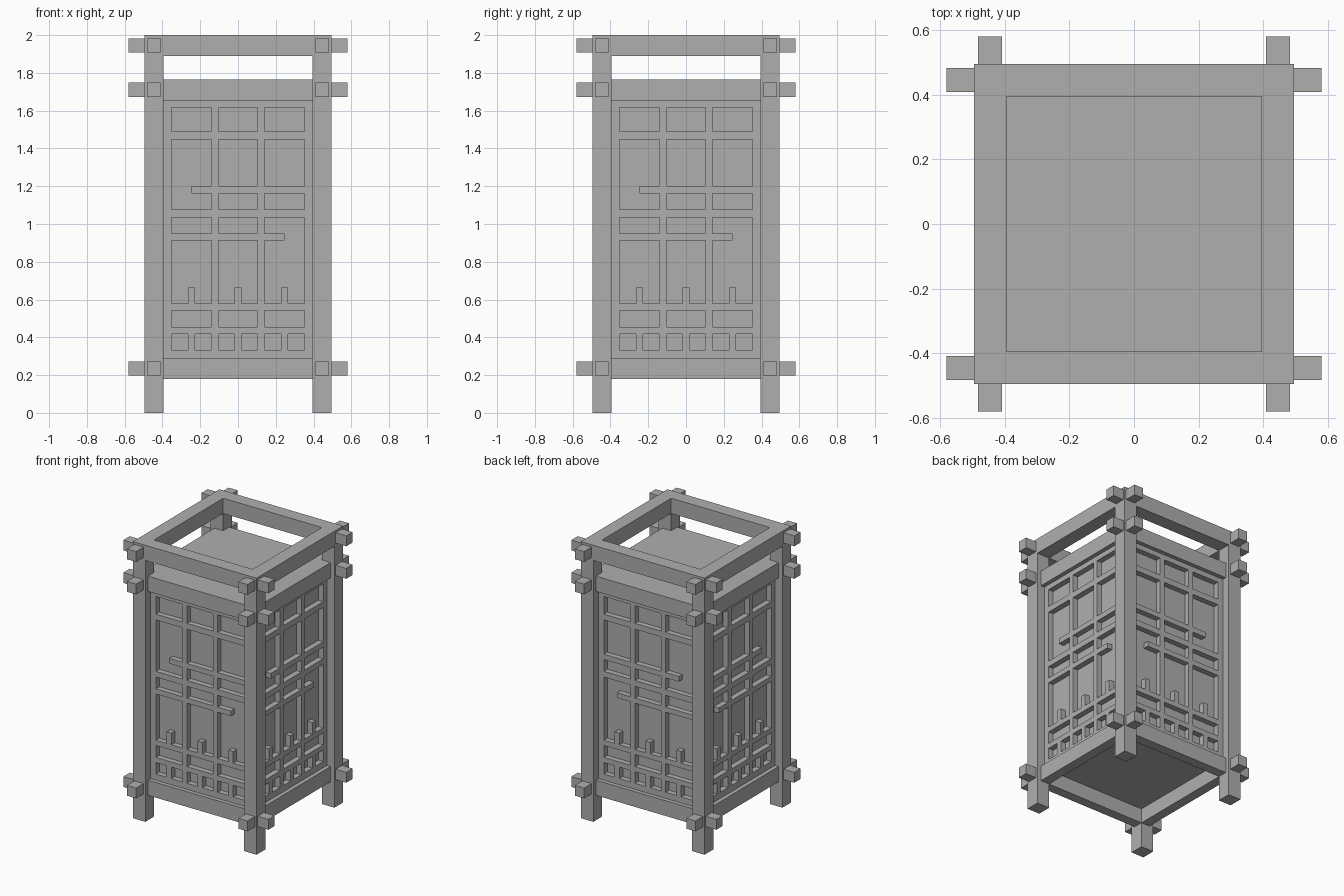
import bpy, bmesh, math
from mathutils import Matrix

cube = bpy.data.objects.get("Cube")
if cube:
    bpy.data.objects.remove(cube, do_unlink=True)

grey = bpy.data.materials.new("plain_grey")
grey.use_nodes = True
grey.diffuse_color = (0.43, 0.43, 0.43, 1)
grey.node_tree.nodes["Principled BSDF"].inputs["Base Color"].default_value = (0.43, 0.43, 0.43, 1)

OUT, INN = 0.495, 0.395      # outer and inner faces of the posts
RAIL_OUT = 0.465             # face of the recessed rails
LATTICE = 0.435              # face of the lattice bars
STILE = 0.353                # inner edge of the lattice frame


def make(name, boxes):
    """One object from boxes given as (x0, x1, y0, y1, z0, z1)."""
    bm = bmesh.new()
    for x0, x1, y0, y1, z0, z1 in boxes:
        m = Matrix.Translation(((x0 + x1) / 2, (y0 + y1) / 2, (z0 + z1) / 2))
        m = m @ Matrix.Diagonal((x1 - x0, y1 - y0, z1 - z0, 1))
        bmesh.ops.create_cube(bm, size=1, matrix=m)
    mesh = bpy.data.meshes.new(name)
    bm.to_mesh(mesh)
    bm.free()
    mesh.materials.append(grey)
    ob = bpy.data.objects.new(name, mesh)
    bpy.context.collection.objects.link(ob)
    return ob


def side_boxes(side, boxes):
    """Place (u0, u1, d0, d1, z0, z1) boxes on a side; d is distance from the centre."""
    result = []
    for u0, u1, d0, d1, z0, z1 in boxes:
        if side in ("front", "left"):
            d0, d1 = (-d1, -d0) if side == "front" else (d0, d1)
        elif side == "right":
            d0, d1 = -d1, -d0
        if side in ("front", "back"):
            result.append((u0, u1, d0, d1, z0, z1))
        else:
            result.append((d0, d1, u0, u1, z0, z1))
    return result


# Corner posts
for sx, nx in ((-1, "right"), (1, "left")):
    for sy, ny in ((-1, "front"), (1, "back")):
        x = sorted((sx * INN, sx * OUT))
        y = sorted((sy * INN, sy * OUT))
        make(f"{ny}_{nx}_post", [(*x, *y, 0, 2)])

# Closed body behind the lattice, with its lid and floor
make("inner_body", [(-INN, INN, -INN, INN, 0.285, 1.765)])

# Rails between the posts and their projecting tenon ends
levels = {"bottom": (0.18, RAIL_OUT), "middle": (1.655, RAIL_OUT), "top": (1.89, OUT)}
for level, (z, face) in levels.items():
    for side in ("front", "back", "left", "right"):
        make(f"{side}_{level}_rail", side_boxes(side, [(-INN, INN, INN, face, z, z + 0.11)]))
        ends = [(u, u + 0.073, OUT, 0.58, z + 0.018, z + 0.093) for u in (-0.482, 0.409)]
        make(f"{side}_{level}_tenons", side_boxes(side, ends))

# Lattice: horizontal bars as (bottom, top, start, end)
bars = [(0.29, 0.334, -STILE, STILE),
        (0.417, 0.454, -STILE, STILE),
        (0.541, 0.578, -STILE, STILE),
        (0.913, 0.95, -STILE, 0.247),
        (1.035, 1.077, -STILE, STILE),
        (1.162, 1.2, -0.247, STILE),
        (1.448, 1.49, -STILE, STILE),
        (1.618, 1.655, -STILE, STILE)]
depth = (INN, LATTICE)
lattice = [(u0, u1, *depth, z0, z1) for z0, z1, u0, u1 in bars]
# outer stiles
lattice += [(-INN, -STILE, *depth, 0.29, 1.655), (STILE, INN, *depth, 0.29, 1.655)]
# upright bars between each pair of horizontal bars
for low, high in zip(bars, bars[1:]):
    for u in (-0.122, 0.122):
        lattice.append((u - 0.019, u + 0.019, *depth, low[1], high[0]))
# short pegs in the lowest row and above the third bar
for u in (-0.247, 0, 0.247):
    for z0, z1 in ((bars[0][1], bars[1][0]), (bars[2][1], 0.663)):
        lattice.append((u - 0.019, u + 0.019, *depth, z0, z1))

for side in ("front", "back", "left", "right"):
    make(f"{side}_lattice", side_boxes(side, lattice))
